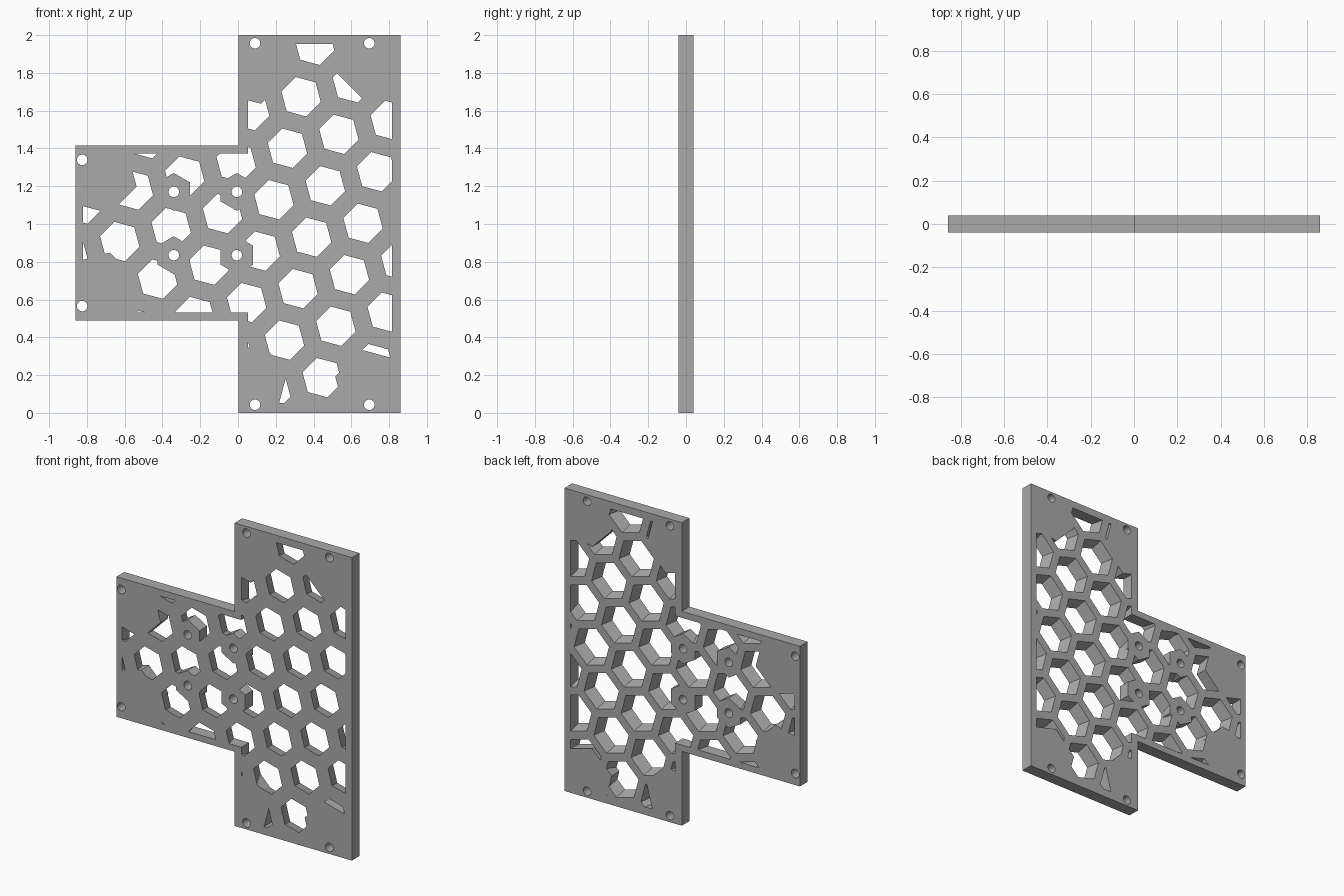
import bpy
import bmesh
from math import cos, sin, radians

cube = bpy.data.objects.get("Cube")
if cube:
    bpy.data.objects.remove(cube, do_unlink=True)

HALF = 0.04           # half the plate thickness
PITCH = 0.2818        # distance between hexagon centres
TILT = radians(15.2)  # lattice rotation
FRONT_R, BACK_R = 0.108, 0.132
MID_Z = 0.9525        # mid height of the side wing


def ring(cx, cz, r, sides, turn):
    """Regular polygon in the x-z plane; turn is in degrees."""
    return [(cx + r * cos(radians(turn + 360 * k / sides)),
             cz + r * sin(radians(turn + 360 * k / sides))) for k in range(sides)]


def add_prism(bm, front, back, y0, y1):
    """Join a front outline to a back outline."""
    f = [bm.verts.new((x, y0, z)) for x, z in front]
    b = [bm.verts.new((x, y1, z)) for x, z in back]
    bm.faces.new(f)
    bm.faces.new(b[::-1])
    for k in range(len(f)):
        n = (k + 1) % len(f)
        bm.faces.new((f[n], f[k], b[k], b[n]))


def make(name, solids):
    bm = bmesh.new()
    for s in solids:
        add_prism(bm, *s)
    bmesh.ops.recalc_face_normals(bm, faces=bm.faces)
    mesh = bpy.data.meshes.new(name)
    bm.to_mesh(mesh)
    bm.free()
    ob = bpy.data.objects.new(name, mesh)
    bpy.context.scene.collection.objects.link(ob)
    return ob


def combine(ob, tool, operation):
    """Boolean the tool into the object, then discard the tool."""
    tool.hide_render = True
    mod = ob.modifiers.new("cut", 'BOOLEAN')
    mod.operation, mod.solver, mod.object = operation, 'EXACT', tool
    bpy.context.view_layer.update()
    graph = bpy.context.evaluated_depsgraph_get()
    mesh = bpy.data.meshes.new_from_object(ob.evaluated_get(graph))
    ob.modifiers.clear()
    ob.data = mesh
    bpy.data.objects.remove(tool, do_unlink=True)


def tee(x0, x1, x2, z0, z1, wing):
    """Upright panel with a wing on its right-hand side."""
    lo, hi = MID_Z - wing, MID_Z + wing
    return [(x1, z0), (x2, z0), (x2, z1), (x1, z1),
            (x1, hi), (x0, hi), (x0, lo), (x1, lo)]


def straight(outline, reach=0.2):
    return (outline, outline, -reach, reach)


# Plate
outline = tee(-0.86, 0.003, 0.86, 0, 2, 0.4625)
plate = make("plate", [straight(outline, HALF)])

# Tapered hexagon lattice, wider at the back
ax, az = PITCH * cos(TILT), PITCH * sin(TILT)
bx, bz = PITCH * cos(TILT + radians(60)), PITCH * sin(TILT + radians(60))
slope = (BACK_R - FRONT_R) / 2
cells = []
for i in range(-8, 9):
    for j in range(-8, 9):
        x, z = 0.39 + i * ax + j * bx, 0.93 + i * az + j * bz
        if abs(x) < 1 and -0.1 < z < 2.1:
            cells.append((ring(x, z, FRONT_R - slope, 6, 45),
                          ring(x, z, BACK_R + slope, 6, 45), -2 * HALF, 2 * HALF))
lattice = make("lattice_cutter", cells)

# Solid border round the lattice
combine(lattice, make("border_zone", [straight(tee(-0.82, 0.052, 0.814, 0.052, 1.952, 0.42))]),
        'INTERSECT')

# Solid pads round the screw holes
inner = [(x, z) for x in (-0.34, -0.006) for z in (0.835, 1.17)]
pads = [straight(ring(x, z, 0.1, 6, 30)) for x, z in inner]
for x, z, mid in ((0.07, 0.83, 1), (0.708, 0.86, 1), (-0.73, 0.297, MID_Z)):
    pads.append(straight(ring(x, mid + z, 0.2, 6, 45)
                         if x < 0.5 else ring(x, mid + z, 0.2, 6, 15)))
    pads.append(straight(ring(x, mid - z, 0.2, 6, 15)
                         if x < 0.5 else ring(x, mid - z, 0.2, 6, 45)))
combine(lattice, make("pad_zone", pads), 'DIFFERENCE')
combine(plate, lattice, 'DIFFERENCE')

# Screw holes
screws = inner + [(x, z) for x in (0.09, 0.695) for z in (0.043, 1.957)]
screws += [(-0.825, MID_Z + s * 0.387) for s in (-1, 1)]
holes = [straight(ring(x, z, 0.028, 24, 0)) for x, z in screws]
combine(plate, make("screw_cutter", holes), 'DIFFERENCE')

# Grey finish
grey = bpy.data.materials.new("plain_grey")
grey.use_nodes = True
colour = (0.4, 0.4, 0.4, 1)
grey.diffuse_color = colour
grey.node_tree.nodes["Principled BSDF"].inputs["Base Color"].default_value = colour
plate.data.materials.clear()
plate.data.materials.append(grey)
